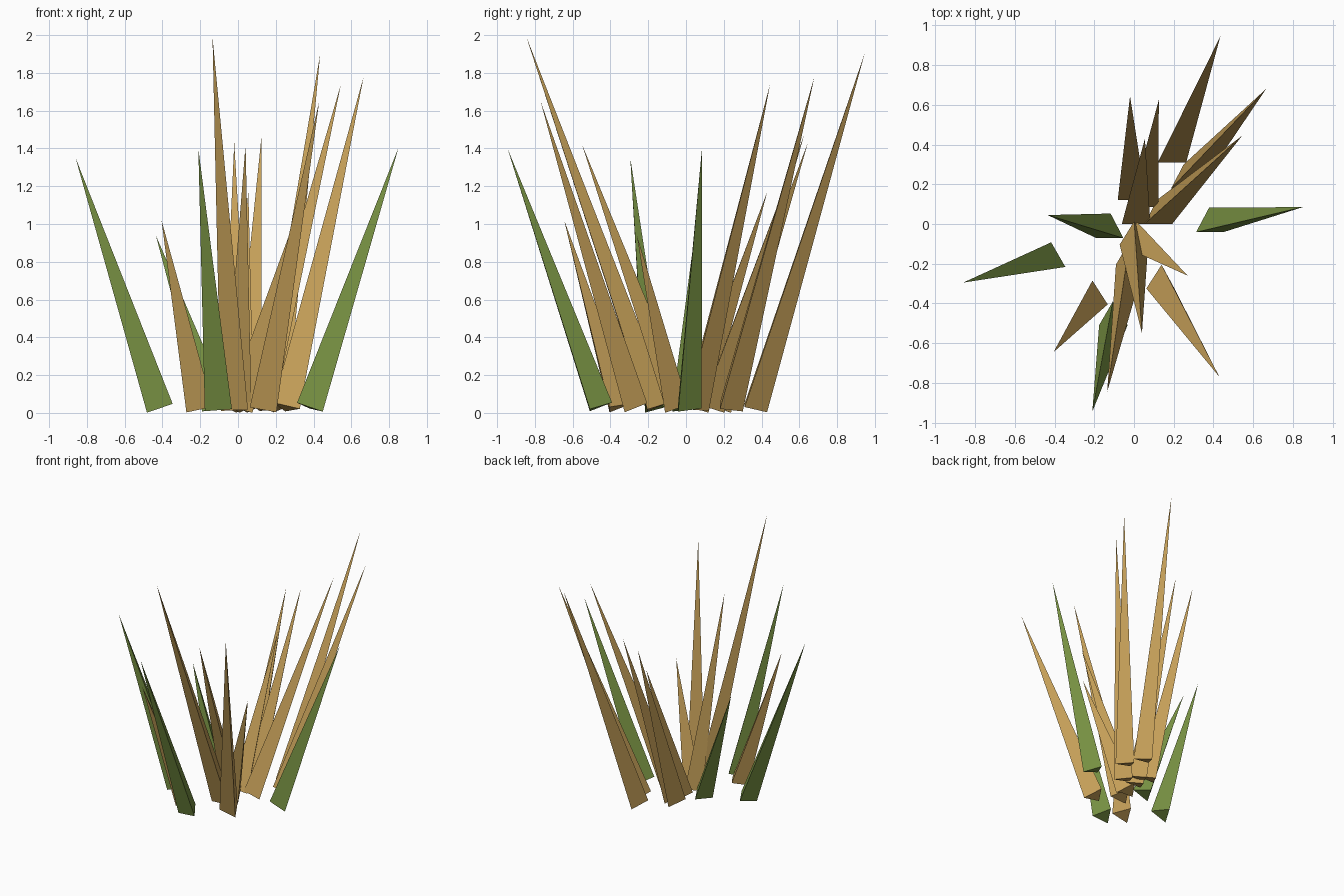
import bpy
import math
from mathutils import Euler, Vector

BLADE_RADIUS = 0.083
ROOT_HEIGHT = 0.028

cube = bpy.data.objects.get("Cube")
if cube:
    bpy.data.objects.remove(cube, do_unlink=True)


def make_material(name, colour):
    material = bpy.data.materials.new(name)
    material.use_nodes = True
    material.diffuse_color = colour
    material.node_tree.nodes["Principled BSDF"].inputs["Base Color"].default_value = colour
    return material


def make_blade(name, material, root_xy, tip):
    """Three-sided spike, tilted about x and then y so that it points at its tip."""
    root = Vector((*root_xy, ROOT_HEIGHT))
    axis = Vector(tip) - root
    length = axis.length
    direction = axis.normalized()
    tilt = Euler((-math.asin(direction.y), math.atan2(direction.x, direction.z), 0))

    # Triangular base with one corner towards the back, plus the point
    corners = []
    for i in range(3):
        angle = math.pi / 2 + i * math.tau / 3
        corners.append(Vector((math.cos(angle), math.sin(angle), 0)) * BLADE_RADIUS)
    points = corners + [Vector((0, 0, length))]
    faces = [(2, 1, 0)] + [(i, (i + 1) % 3, 3) for i in range(3)]

    mesh = bpy.data.meshes.new(name)
    mesh.from_pydata(points, [], faces)
    mesh.materials.append(material)
    blade = bpy.data.objects.new(name, mesh)
    blade.location = root
    blade.rotation_euler = tilt
    bpy.context.collection.objects.link(blade)


dry_straw = make_material("dry straw", (0.57, 0.355, 0.10, 1))
fresh_green = make_material("fresh green", (0.195, 0.296, 0.058, 1))

# Root position on the ground, then the tip of each blade
green_blades = [
    ((-0.415, -0.175), (-0.86, -0.295, 1.35)),
    ((-0.12, -0.03), (-0.435, 0.045, 0.94)),
    ((-0.105, -0.47), (-0.21, -0.945, 1.40)),
    ((0.38, 0), (0.85, 0.085, 1.405)),
]
straw_blades = [
    ((-0.205, -0.365), (-0.405, -0.645, 1.02)),
    ((-0.02, -0.165), (-0.135, -0.845, 1.99)),
    ((-0.01, 0.16), (-0.02, 0.645, 1.43)),
    ((0, -0.065), (0.04, -0.55, 1.42)),
    ((0.01, 0.04), (0.055, 0.43, 1.17)),
    ((0.05, 0.125), (0.125, 0.625, 1.47)),
    ((0.135, -0.285), (0.43, -0.77, 1.65)),
    ((0.19, 0.35), (0.435, 0.945, 1.90)),
    ((0.12, 0.04), (0.545, 0.445, 1.74)),
    ((0.255, 0.22), (0.665, 0.68, 1.78)),
    ((0.01, -0.07), (0.27, -0.26, 0.94)),
]

for label, material, blades in (
    ("green_blade", fresh_green, green_blades),
    ("straw_blade", dry_straw, straw_blades),
):
    for number, (root_xy, tip) in enumerate(blades, 1):
        make_blade(f"{label}_{number}", material, root_xy, tip)
